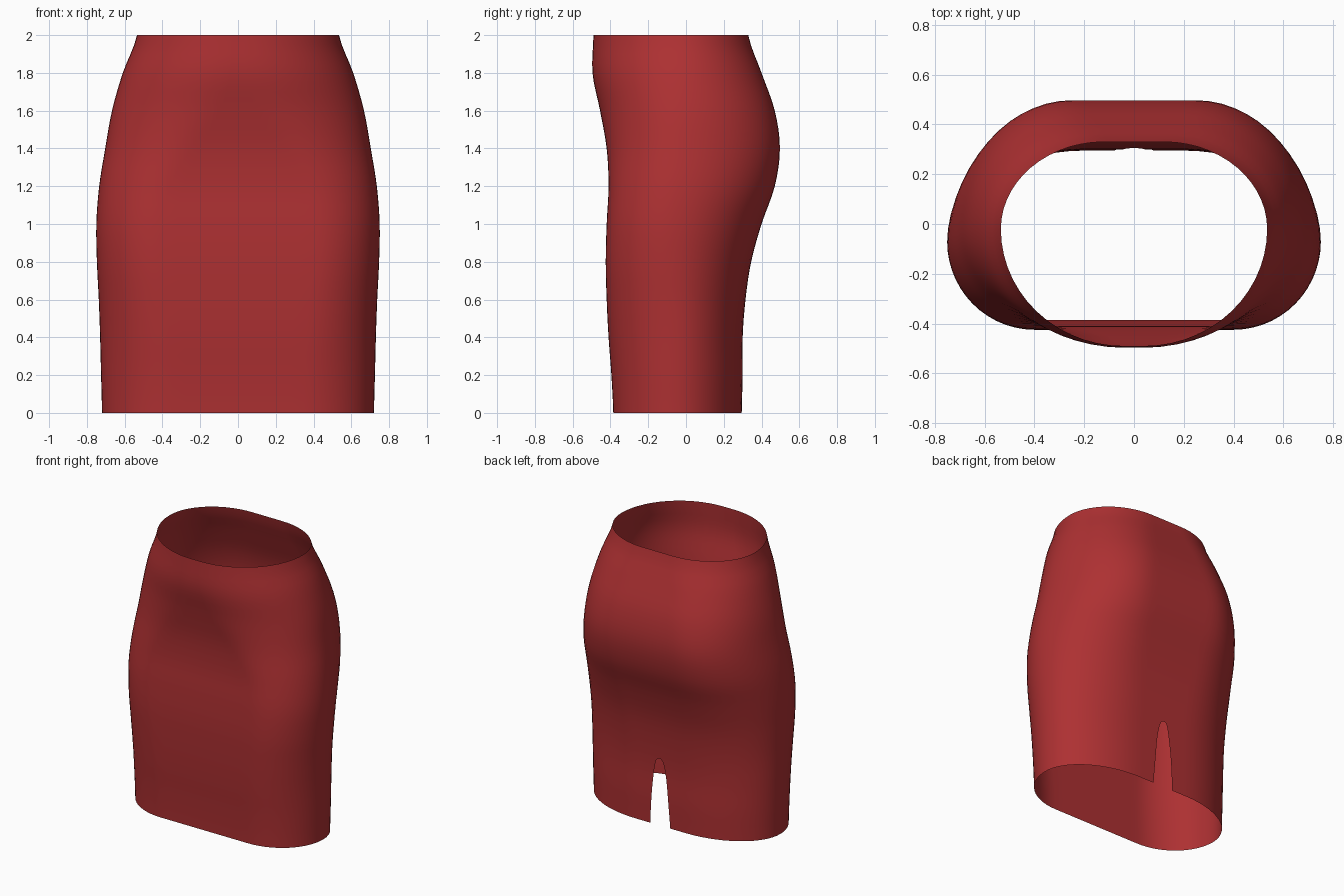
import bpy
import math

cube = bpy.data.objects.get("Cube")
if cube:
    bpy.data.objects.remove(cube, do_unlink=True)

# Evenly spaced cross-sections from hem to waist:
# half width, front y, back y, y of the widest point, flat half-length at front and back
STEP = 0.2
SECTIONS = [
    (.72, -.385, .295, -.05, .35, .2),
    (.725, -.395, .3, -.05, .35, .2),
    (.73, -.41, .3, -.05, .36, .2),
    (.737, -.42, .315, -.06, .38, .2),
    (.747, -.425, .345, -.07, .4, .22),
    (.75, -.42, .4, -.07, .4, .24),
    (.735, -.41, .47, -.05, .36, .25),
    (.703, -.42, .497, -.03, .25, .25),
    (.667, -.455, .47, -.02, .12, .22),
    (.61, -.495, .4, -.02, .05, .18),
    (.535, -.49, .33, -.02, .04, .12),
]
SLIT_HEIGHT = 0.49
SLIT_HALF_WIDTH = 0.08


def section_at(z):
    """Smoothly interpolate the cross-section values at a height."""
    last = len(SECTIONS) - 1
    k = min(int(z / STEP), last - 1)
    t = z / STEP - k
    rows = [SECTIONS[max(0, min(last, k + d))] for d in (-1, 0, 1, 2)]
    return [b + t / 2 * (c - a + t * (2 * a - 5 * b + 4 * c - d + t * (3 * (b - c) + d - a)))
            for a, b, c, d in zip(*rows)]


def half_outline(z, flat_steps=5, arc_steps=14):
    """Points from the back centre round the left side to the front centre."""
    width, front, back, mid, flat_front, flat_back = section_at(z)
    gap = 0
    if z < SLIT_HEIGHT:
        gap = SLIT_HALF_WIDTH * (1 - z / SLIT_HEIGHT) ** 0.35

    def quarter(y_end, flat):
        points = []
        for i in range(flat_steps):
            points.append((flat * i / flat_steps, y_end))
        for i in range(arc_steps + 1):
            a = math.pi / 2 * i / arc_steps
            points.append((flat + (width - flat) * math.sin(a), mid + (y_end - mid) * math.cos(a)))
        return points

    rear = [(x + gap * max(0, 1 - x / flat_back), y) for x, y in quarter(back, flat_back)]
    return [(x, y, z) for x, y in rear + quarter(front, flat_front)[-2::-1]]


# Row heights, packed closer together at the rounded top of the slit
heights = [i / 20 for i in range(41)]
heights += [SLIT_HEIGHT - d for d in (0, .003, .01, .02)]
heights.sort()

# Skirt shell: half surface, mirrored; the seam stays open at the slit
rows = [half_outline(z) for z in heights]
n = len(rows[0])
verts = [p for row in rows for p in row]
faces = []
for r in range(len(rows) - 1):
    for c in range(n - 1):
        a = r * n + c
        faces.append((a, a + n, a + n + 1, a + 1))

mesh = bpy.data.meshes.new("skirt")
mesh.from_pydata(verts, [], faces)
skirt = bpy.data.objects.new("skirt", mesh)
bpy.context.collection.objects.link(skirt)

mirror = skirt.modifiers.new("mirror", 'MIRROR')
mirror.use_axis[0] = True
mirror.use_mirror_merge = True
mirror.merge_threshold = 0.001
mesh.polygons.foreach_set("use_smooth", [True] * len(mesh.polygons))

# Red cloth
cloth = bpy.data.materials.new("red cloth")
cloth.use_nodes = True
colour = (0.42, 0.03, 0.032, 1)
cloth.diffuse_color = colour
shader = cloth.node_tree.nodes["Principled BSDF"]
shader.inputs["Base Color"].default_value = colour
mesh.materials.append(cloth)
